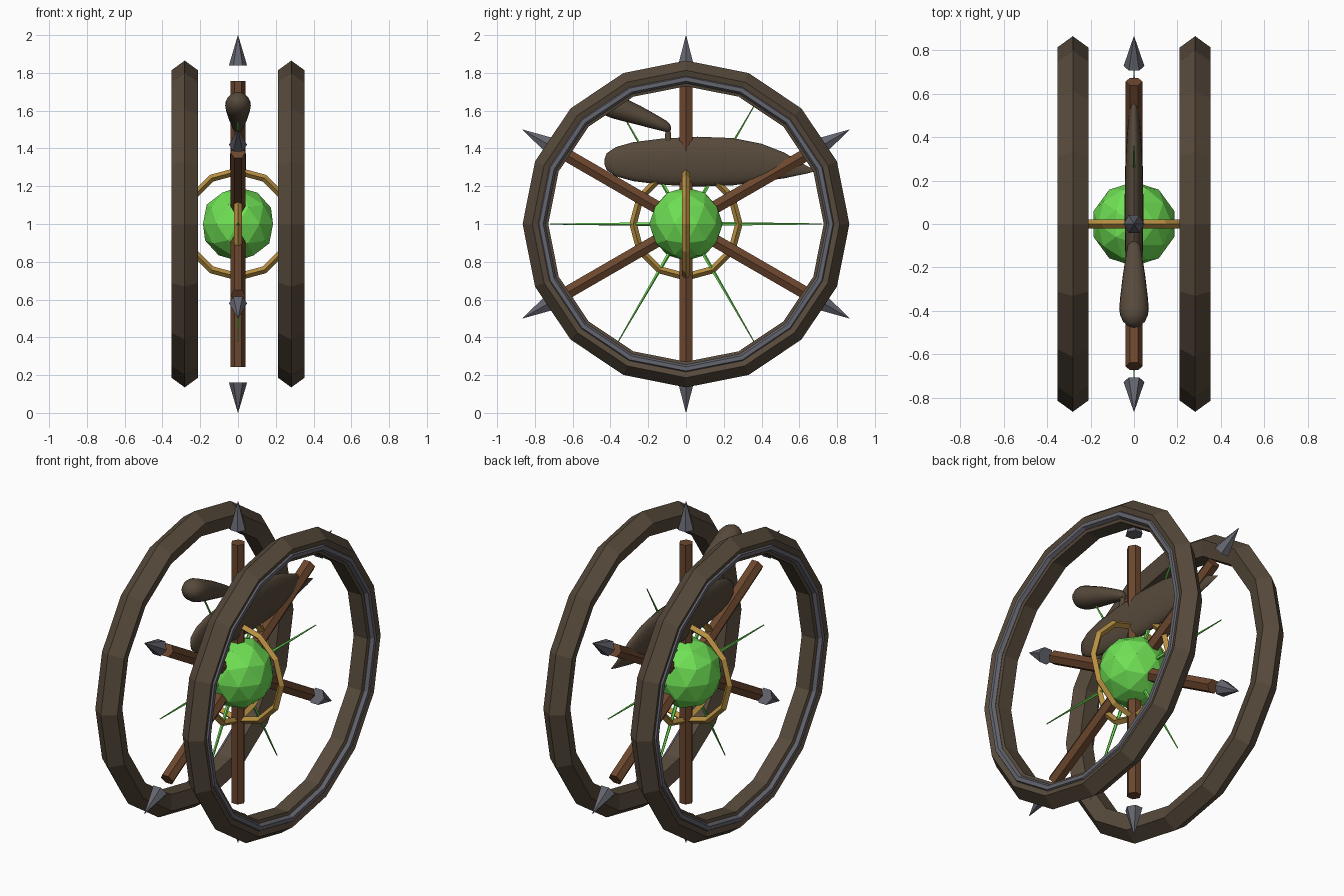
import bpy, bmesh, math
from mathutils import Matrix, Vector

cube = bpy.data.objects.get("Cube")
if cube:
    bpy.data.objects.remove(cube, do_unlink=True)


def material(name, r, g, b):
    m = bpy.data.materials.new(name)
    m.use_nodes = True
    m.diffuse_color = (r, g, b, 1)
    m.node_tree.nodes["Principled BSDF"].inputs["Base Color"].default_value = (r, g, b, 1)
    return m


dark_wood = material("dark_wood", 0.095, 0.068, 0.044)
red_wood = material("red_wood", 0.15, 0.062, 0.027)
steel = material("steel", 0.13, 0.13, 0.16)
brass = material("brass", 0.48, 0.28, 0.055)
green = material("glowing_green", 0.16, 0.75, 0.09)

CENTRE = Matrix.Translation((0, 0, 1))


def finish(name, bm, mat, smooth=False):
    mesh = bpy.data.meshes.new(name)
    bmesh.ops.recalc_face_normals(bm, faces=bm.faces)
    for f in bm.faces:
        f.smooth = smooth
    bm.to_mesh(mesh)
    bm.free()
    mesh.materials.append(mat)
    obj = bpy.data.objects.new(name, mesh)
    bpy.context.collection.objects.link(obj)
    return obj


def ring(name, major, minor, segments, sides, axis, x, mat):
    """Faceted hoop around the hub, with a ridge facing outward."""
    bm = bmesh.new()
    loops = []
    for i in range(segments):
        turn = Matrix.Rotation(math.tau * i / segments, 3, 'Z')
        loops.append([])
        for j in range(sides):
            a = math.tau * j / sides
            p = Vector((major + minor * math.cos(a), 0, minor * math.sin(a)))
            loops[i].append(bm.verts.new(turn @ p))
    for i in range(segments):
        a, b = loops[i], loops[(i + 1) % segments]
        for j in range(sides):
            k = (j + 1) % sides
            bm.faces.new((a[j], b[j], b[k], a[k]))
    tilt = Matrix.Rotation(math.pi / 2, 4, axis)
    bm.transform(Matrix.Translation((x, 0, 0)) @ CENTRE @ tilt)
    return finish(name, bm, mat)


def radial(name, angle, start, end, r1, r2, sides, mat):
    """Straight rod or cone pointing away from the hub in the wheel plane."""
    bm = bmesh.new()
    bmesh.ops.create_cone(bm, cap_ends=True, segments=sides, radius1=r1,
                          radius2=r2, depth=end - start)
    place = (CENTRE @ Matrix.Rotation(angle, 4, 'X')
             @ Matrix.Translation((0, 0, (start + end) / 2))
             @ Matrix.Rotation(math.pi / sides, 4, 'Z'))
    bm.transform(place)
    return finish(name, bm, mat)


def lathe(name, profile, mat, squash=1, sides=20):
    """Rounded form along y from rows of (y, centre z, radius)."""
    bm = bmesh.new()
    rows = []
    for y, z, r in profile:
        rows.append([bm.verts.new((squash * r * math.cos(math.tau * j / sides), y,
                                   z + r * math.sin(math.tau * j / sides)))
                     for j in range(sides)])
    for a, b in zip(rows, rows[1:]):
        for j in range(sides):
            k = (j + 1) % sides
            bm.faces.new((a[j], a[k], b[k], b[j]))
    bm.faces.new(rows[0])
    bm.faces.new(rows[-1])
    return finish(name, bm, mat, smooth=True)


# Two wheels with a steel band on each outer side
for side, s in (("left", 1), ("right", -1)):
    ring(side + "_wheel", 0.79, 0.075, 16, 5, 'Y', s * 0.282, dark_wood)
    ring(side + "_wheel_band", 0.767, 0.022, 16, 6, 'Y', s * 0.334, steel)

# Hub ball and its two crossed hoops
bm = bmesh.new()
bmesh.ops.create_icosphere(bm, subdivisions=2, radius=0.195)
bm.transform(CENTRE)
finish("hub_ball", bm, green)
ring("hoop_lengthwise", 0.28, 0.02, 12, 4, 'Y', 0, brass)
ring("hoop_crosswise", 0.28, 0.02, 12, 4, 'X', 0, brass)

# Spokes, spikes and thin rays around the hub
for i in range(6):
    a = math.tau * i / 6
    radial(f"spoke_{i + 1}", a, 0.1, 0.757, 0.039, 0.039, 6, red_wood)
    radial(f"spike_{i + 1}", a, 0.84, 1.0, 0.048, 0.0005, 6, steel)
    radial(f"ray_{i + 1}", a + math.pi / 6, 0.15, 0.72, 0.011, 0.003, 5, green)

# Flattened body with a pointed tail
lathe("body", [(-0.432, 1.33, 0.012), (-0.42, 1.33, 0.045), (-0.37, 1.33, 0.078),
               (-0.28, 1.33, 0.103), (-0.13, 1.33, 0.122), (0.06, 1.33, 0.132),
               (0.25, 1.33, 0.125), (0.4, 1.325, 0.1), (0.52, 1.31, 0.068),
               (0.6, 1.295, 0.036), (0.64, 1.287, 0.02), (0.69, 1.283, 0.002)],
      dark_wood, squash=0.33)

# Club-shaped head with a tapering neck
lathe("head", [(-0.478, 1.645, 0.004), (-0.47, 1.643, 0.028), (-0.45, 1.64, 0.05),
               (-0.42, 1.635, 0.064), (-0.39, 1.628, 0.068), (-0.34, 1.61, 0.064),
               (-0.24, 1.573, 0.052), (-0.15, 1.536, 0.038), (-0.1, 1.515, 0.029),
               (-0.083, 1.507, 0.018), (-0.079, 1.505, 0.003)], dark_wood)

# Thin stem joining neck and body
bm = bmesh.new()
bmesh.ops.create_cone(bm, cap_ends=True, segments=10, radius1=0.022, radius2=0.011, depth=0.12)
bm.transform(Matrix.Translation((0, -0.095, 1.46)))
finish("neck_stem", bm, dark_wood, smooth=True)

for name in ("head", "body", "neck_stem"):
    bpy.ops.object.select_all(action='DESELECT')
    obj = bpy.data.objects[name]
    obj.select_set(True)
    bpy.context.view_layer.objects.active = obj
    bpy.ops.object.shade_smooth_by_angle(angle=math.radians(50))
